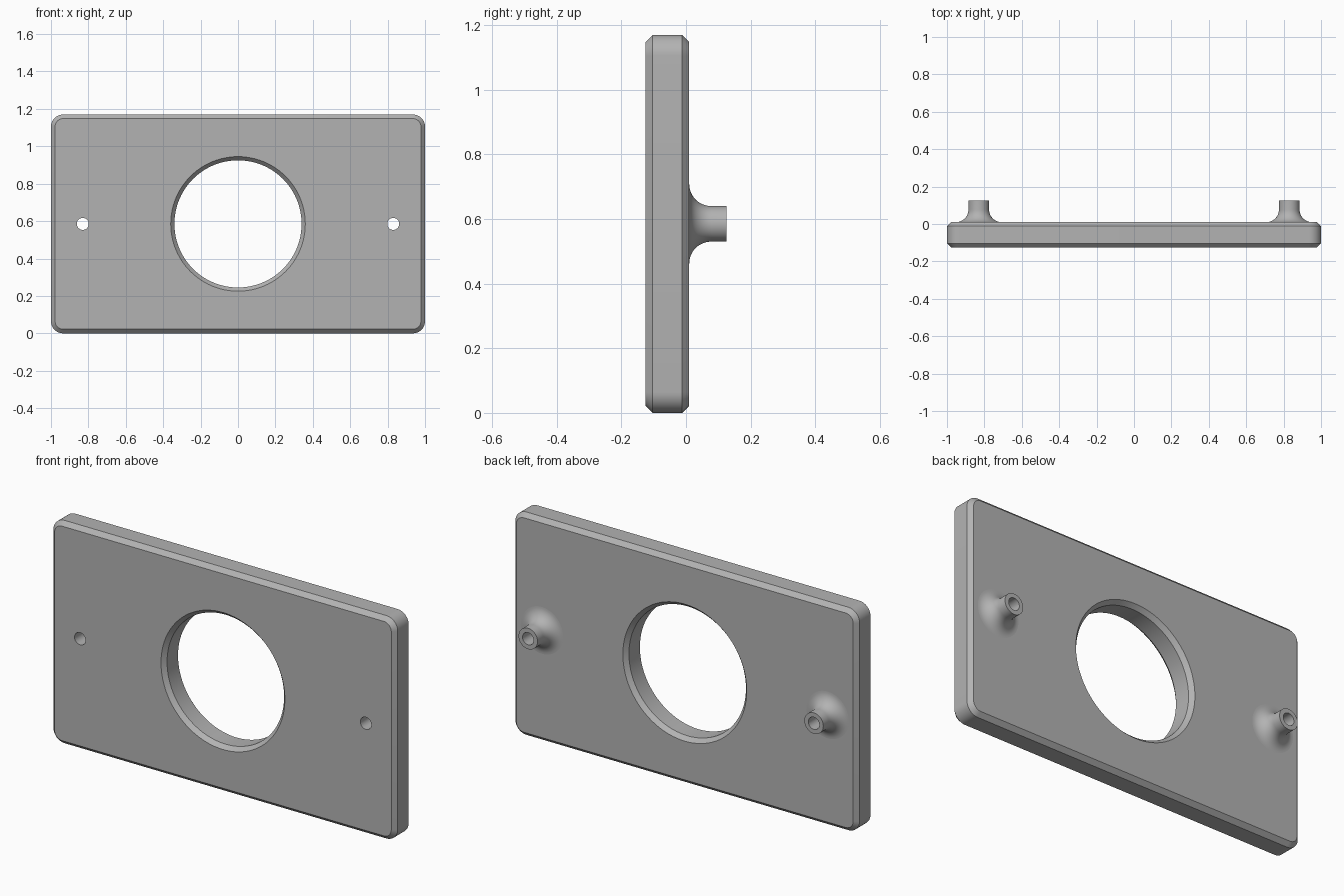
import bpy, bmesh, math
from mathutils import Vector

cube = bpy.data.objects.get("Cube")
if cube:
    bpy.data.objects.remove(cube, do_unlink=True)

HALF_W, HALF_H = 1.0, 0.585
FRONT, BACK, TIP = -0.125, 0.01, 0.125
CHAMFER, CORNER = 0.022, 0.065
HOLE, POST_X = 0.34, 0.83
BORE, POST, FILLET = 0.032, 0.055, 0.068

grey = bpy.data.materials.new("Plain grey")
grey.use_nodes = True
colour = (0.45, 0.45, 0.45, 1)
grey.diffuse_color = colour
grey.node_tree.nodes["Principled BSDF"].inputs["Base Color"].default_value = colour


def circle(bm, r, y, x=0.0, n=48):
    """Ring of vertices facing along y."""
    angles = [2 * math.pi * i / n for i in range(n)]
    return [bm.verts.new((x + r * math.cos(a), y, HALF_H + r * math.sin(a))) for a in angles]


def rounded_rect(bm, inset, y, steps=10):
    """Rounded outline, shrunk by inset."""
    verts = []
    for k, (sx, sz) in enumerate([(1, 1), (-1, 1), (-1, -1), (1, -1)]):
        for i in range(steps + 1):
            a = math.pi / 2 * (k + i / steps)
            r = CORNER - inset
            verts.append(bm.verts.new((sx * (HALF_W - CORNER) + r * math.cos(a), y,
                                       HALF_H + sz * (HALF_H - CORNER) + r * math.sin(a))))
    return verts


def loft(bm, rings, flip=False):
    """Join successive rings with quads."""
    for a, b in zip(rings, rings[1:]):
        for i in range(len(a)):
            j = (i + 1) % len(a)
            quad = [a[i], a[j], b[j], b[i]]
            bm.faces.new(quad[::-1] if flip else quad)


def fill(bm, loops, direction):
    """Flat face bounded by an outline and its holes."""
    edges = []
    for loop in loops:
        for i in range(len(loop)):
            pair = (loop[i], loop[(i + 1) % len(loop)])
            edges.append(bm.edges.get(pair) or bm.edges.new(pair))
    made = bmesh.ops.triangle_fill(bm, edges=edges, use_beauty=True, normal=Vector((0, direction, 0)))
    for f in made["geom"]:
        if isinstance(f, bmesh.types.BMFace):
            f.normal_update()
            if f.normal.y * direction < 0:
                f.normal_flip()


def finish(bm, name):
    mesh = bpy.data.meshes.new(name)
    bm.to_mesh(mesh)
    bm.free()
    mesh.materials.append(grey)
    obj = bpy.data.objects.new(name, mesh)
    bpy.context.collection.objects.link(obj)
    bpy.ops.object.select_all(action="DESELECT")
    obj.select_set(True)
    bpy.context.view_layer.objects.active = obj
    bpy.ops.object.shade_smooth_by_angle(angle=math.radians(30))


# Plate with chamfered rim and chamfered central opening
bm = bmesh.new()
levels = [(CHAMFER, FRONT), (0, FRONT + CHAMFER), (0, BACK - CHAMFER), (CHAMFER, BACK)]
rim = [rounded_rect(bm, inset, y) for inset, y in levels]
opening = [circle(bm, HOLE + inset * 0.9, y, n=96) for inset, y in levels]
loft(bm, rim, flip=True)
loft(bm, opening)
fill(bm, [rim[0], opening[0]] + [circle(bm, BORE, FRONT, x) for x in (-POST_X, POST_X)], -1)
fill(bm, [rim[-1], opening[-1]] + [circle(bm, POST + FILLET, BACK, x) for x in (-POST_X, POST_X)], 1)
for f in bm.faces:
    f.normal_update()
finish(bm, "plate")

# Hollow rear posts with flared bases; the bore runs through the plate
for name, x in (("left_post", POST_X), ("right_post", -POST_X)):
    bm = bmesh.new()
    profile = []
    for i in range(13):
        a = math.pi / 2 * i / 12
        profile.append((POST + FILLET * (1 - math.sin(a)), BACK + FILLET * (1 - math.cos(a))))
    profile += [(POST, TIP), (BORE, TIP), (BORE, FRONT)]
    loft(bm, [circle(bm, r, y, x) for r, y in profile], flip=True)
    finish(bm, name)
